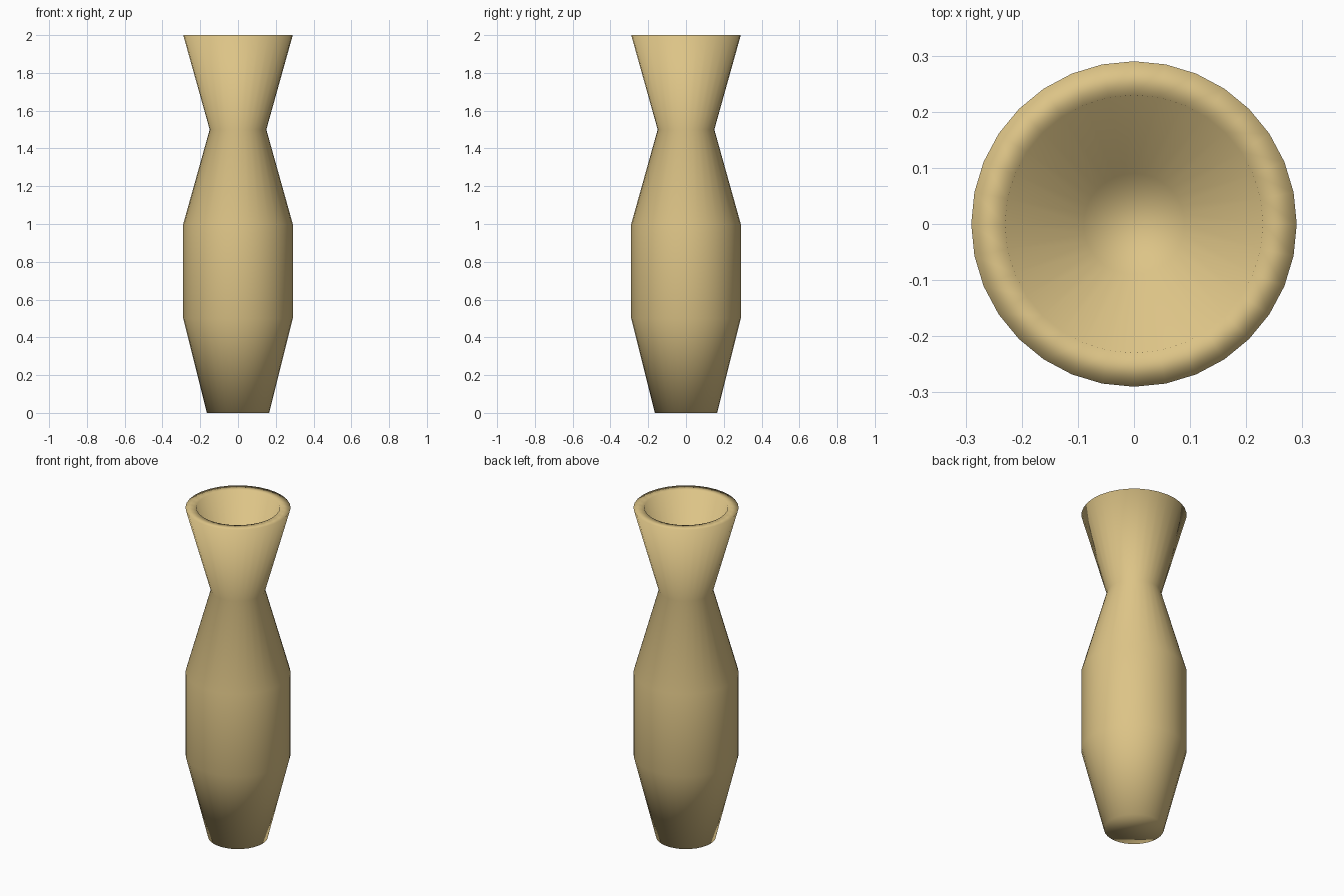
import bpy, bmesh, math

if "Cube" in bpy.data.objects:
    bpy.data.objects.remove(bpy.data.objects["Cube"])

SIDES = 32
# (radius, height): outside from the foot up, then over the rim and down the funnel
PROFILE = [(0.165, 0), (0.29, 0.5), (0.29, 1.0), (0.15, 1.5), (0.29, 2.0),
           (0.23, 2.0), (0.09, 1.5)]


def ring(bm, r, z):
    return [bm.verts.new((r * math.cos(a), r * math.sin(a), z))
            for a in (2 * math.pi * i / SIDES for i in range(SIDES))]


# Vase body, lathed as stacked rings
bm = bmesh.new()
rings = [ring(bm, r, z) for r, z in PROFILE]
for lo, hi in zip(rings, rings[1:]):
    for i in range(SIDES):
        j = (i + 1) % SIDES
        bm.faces.new((lo[i], lo[j], hi[j], hi[i]))

# Foot underside and floor of the opening
bm.faces.new(rings[0][::-1])
bm.faces.new(rings[-1])

# Smooth shading throughout
for f in bm.faces:
    f.smooth = True
mesh = bpy.data.meshes.new("vase")
bm.to_mesh(mesh)
bm.free()

vase = bpy.data.objects.new("vase", mesh)
bpy.context.collection.objects.link(vase)

# Tan clay colour
clay = bpy.data.materials.new("tan_clay")
clay.diffuse_color = (0.72, 0.55, 0.24, 1)
clay.use_nodes = True
clay.node_tree.nodes["Principled BSDF"].inputs["Base Color"].default_value = clay.diffuse_color
mesh.materials.append(clay)
